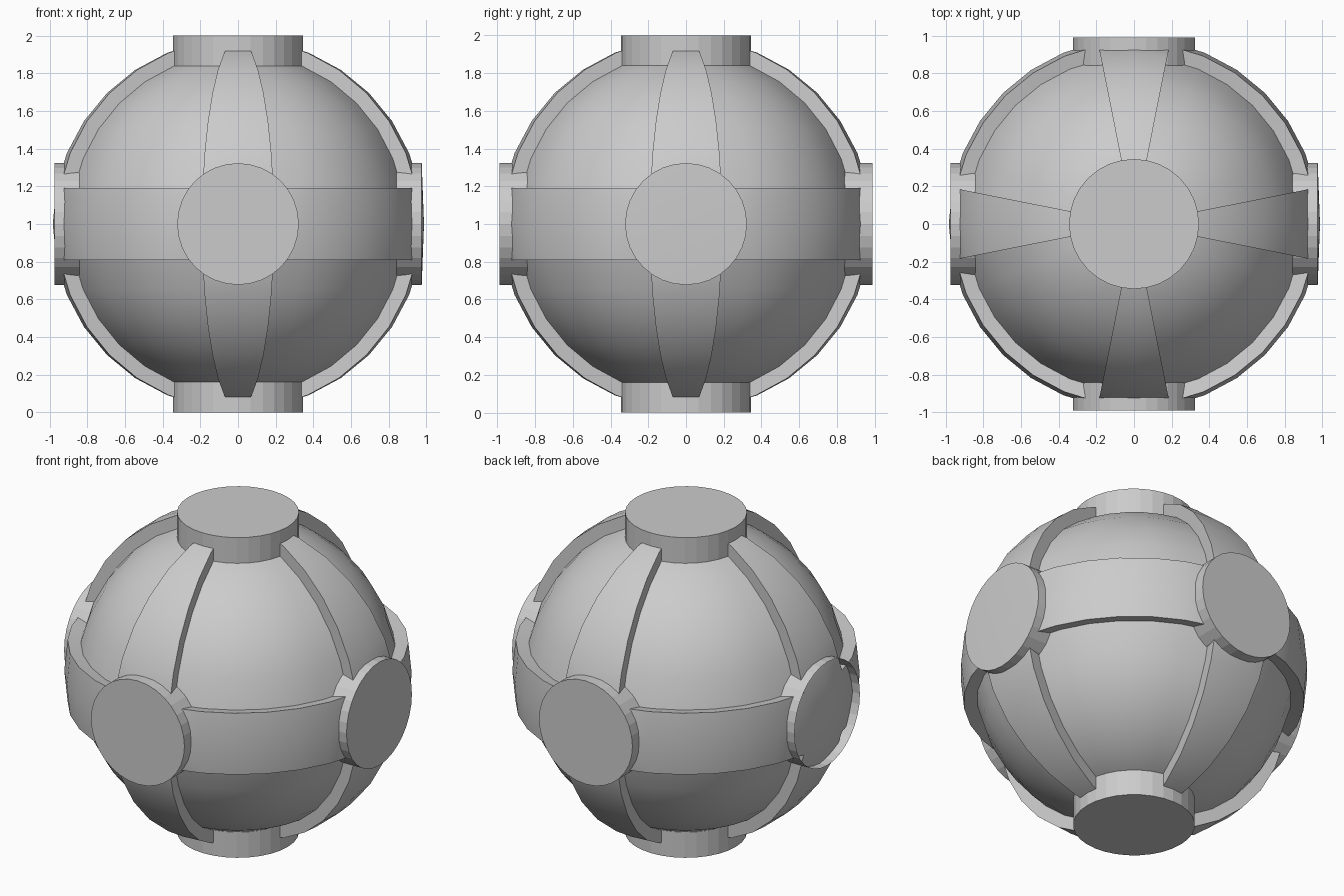
import bpy, bmesh, math
from mathutils import Matrix, Vector

cube = bpy.data.objects.get("Cube")
if cube:
    bpy.data.objects.remove(cube, do_unlink=True)

grey = bpy.data.materials.new("plain grey")
grey.use_nodes = True
colour = (0.6, 0.6, 0.6, 1)
grey.diffuse_color = colour
grey.node_tree.nodes["Principled BSDF"].inputs["Base Color"].default_value = colour

CENTRE = Vector((0, 0, 1))
INNER, OUTER = 0.908, 0.984
HALF_BAND = math.radians(11.25)


def finish(bm, name, angle):
    mesh = bpy.data.meshes.new(name)
    bm.to_mesh(mesh)
    bm.free()
    mesh.materials.append(grey)
    obj = bpy.data.objects.new(name, mesh)
    obj.location = CENTRE
    bpy.context.collection.objects.link(obj)
    bpy.ops.object.select_all(action='DESELECT')
    obj.select_set(True)
    bpy.context.view_layer.objects.active = obj
    bpy.ops.object.shade_smooth_by_angle(angle=math.radians(angle))
    return obj


def on_band(face):
    c = face.calc_center_median()
    latitude = math.atan2(c.z, math.hypot(c.x, c.y))
    quarter = math.pi / 2
    longitude = math.atan2(c.y, c.x)
    off_axis = abs(longitude - quarter * round(longitude / quarter))
    return abs(latitude) < HALF_BAND or off_axis < HALF_BAND


# Ball with raised equator and four raised meridian bands
bm = bmesh.new()
bmesh.ops.create_uvsphere(bm, u_segments=32, v_segments=16, radius=INNER)
bands = [f for f in bm.faces if on_band(f)]
raised = bmesh.ops.extrude_face_region(bm, geom=bands)["geom"]
bmesh.ops.delete(bm, geom=bands, context='FACES')
for v in raised:
    if isinstance(v, bmesh.types.BMVert):
        v.co = v.co.normalized() * OUTER
bmesh.ops.recalc_face_normals(bm, faces=bm.faces)
finish(bm, "banded_ball", 30)


# Round caps on the six axes; one is an open tube, one is slightly domed
def cap(name, direction, radius, reach, dome=0, is_open=False):
    bm = bmesh.new()
    base = 0.8
    bmesh.ops.create_cone(bm, cap_ends=True, segments=32, radius1=radius,
                          radius2=radius, depth=reach - base,
                          matrix=Matrix.Translation((0, 0, (reach + base) / 2)))
    end = max(bm.faces, key=lambda f: f.calc_center_median().z)
    if is_open:
        bmesh.ops.delete(bm, geom=[end], context='FACES_ONLY')
    elif dome:
        tip = bmesh.ops.poke(bm, faces=[end])["verts"][0]
        tip.co.z += dome
    turn = Vector(direction).to_track_quat('Z', 'Y').to_matrix()
    bmesh.ops.rotate(bm, cent=(0, 0, 0), matrix=turn, verts=bm.verts)
    finish(bm, name, 5)


cap("top_cap", (0, 0, 1), 0.345, 1.0)
cap("bottom_cap", (0, 0, -1), 0.345, 1.0)
cap("front_cap", (0, -1, 0), 0.323, 0.99)
cap("back_cap", (0, 1, 0), 0.323, 0.99)
cap("left_cap", (1, 0, 0), 0.323, 0.976, dome=0.012)
cap("right_cap", (-1, 0, 0), 0.323, 0.976, is_open=True)
